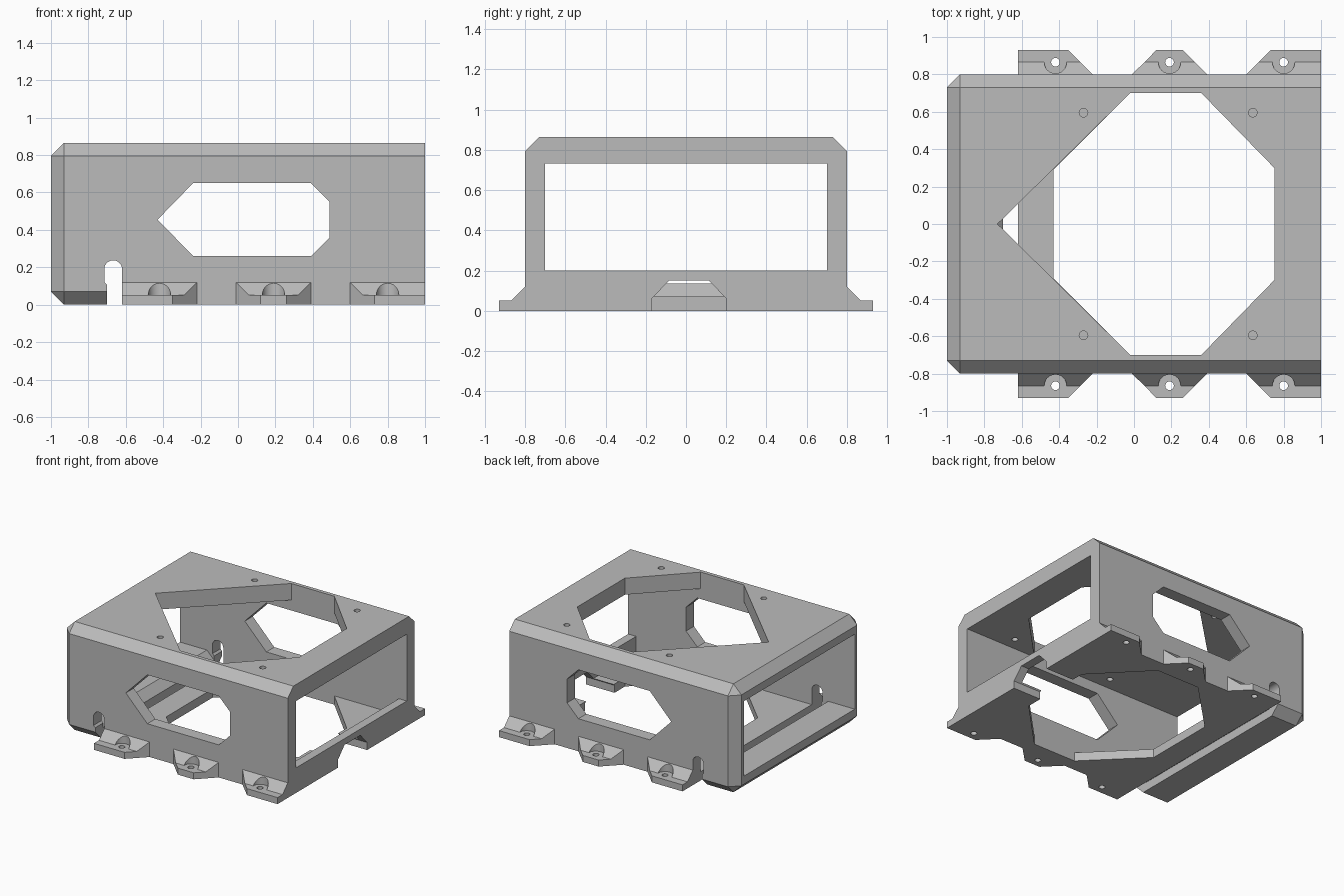
import bpy, bmesh, math
from mathutils import Vector

cube = bpy.data.objects.get("Cube")
if cube:
    bpy.data.objects.remove(cube, do_unlink=True)

grey = bpy.data.materials.new("plain grey")
grey.use_nodes = True
colour = (0.5, 0.5, 0.5, 1)
grey.diffuse_color = colour
grey.node_tree.nodes["Principled BSDF"].inputs["Base Color"].default_value = colour


def finish(name, bm):
    bmesh.ops.recalc_face_normals(bm, faces=bm.faces)
    mesh = bpy.data.meshes.new(name)
    bm.to_mesh(mesh)
    bm.free()
    mesh.materials.append(grey)
    obj = bpy.data.objects.new(name, mesh)
    bpy.context.collection.objects.link(obj)
    return obj


def loft(name, rings):
    """Closed solid skinned through matching rings of points."""
    bm = bmesh.new()
    loops = [[bm.verts.new(p) for p in ring] for ring in rings]
    n = len(loops[0])
    for a, b in zip(loops, loops[1:]):
        for i in range(n):
            j = (i + 1) % n
            bm.faces.new((a[i], a[j], b[j], b[i]))
    bm.faces.new(loops[0])
    bm.faces.new(loops[-1])
    return finish(name, bm)


def prism(name, profile, axis, lo, hi):
    """Extrude a 2D profile along an axis; the profile uses the other two in order."""
    def place(p, d):
        v = list(p)
        v.insert("xyz".index(axis), d)
        return Vector(v)
    return loft(name, [[place(p, d) for p in profile] for d in (lo, hi)])


def box(name, x0, x1, y0, y1, z0, z1):
    return prism(name, [(x0, y0), (x1, y0), (x1, y1), (x0, y1)], "z", z0, z1)


def cylinder(name, x, y, r, z0, z1, n=24):
    ring = [(x + r * math.cos(math.tau * i / n), y + r * math.sin(math.tau * i / n))
            for i in range(n)]
    return prism(name, ring, "z", z0, z1)


def combine(target, tool, operation="DIFFERENCE"):
    tool.hide_render = True
    mod = target.modifiers.new("combine", "BOOLEAN")
    mod.object, mod.operation, mod.solver = tool, operation, "EXACT"
    deps = bpy.context.evaluated_depsgraph_get()
    mesh = bpy.data.meshes.new_from_object(target.evaluated_get(deps))
    target.modifiers.clear()
    target.data = mesh
    bpy.data.objects.remove(tool, do_unlink=True)


# Outer block with bevelled long edges and a bevelled closed end
W, H, C = 0.8, 0.865, 0.07
bm = bmesh.new()
for s in (-1, 1):
    for x in (-1 + C, 1):
        for y, z in ((W, C), (W, H - C), (W - C, H), (W - C, 0)):
            bm.verts.new((x, s * y, z))
    for z in (C, H - C):
        bm.verts.new((-1, s * (W - C), z))
bmesh.ops.convex_hull(bm, input=bm.verts)
bmesh.ops.dissolve_limit(bm, angle_limit=0.01, verts=bm.verts, edges=bm.edges)
housing = finish("housing", bm)

# Square-edged base behind the cross slot
combine(housing, box("base", -0.62, 1, -W, W, 0, 0.1), "UNION")

# Mounting ears: x range, bolt position, and which sides taper
ears = [(-0.62, -0.22, -0.42, 0, 1), (-0.01, 0.39, 0.19, 1, 1), (0.6, 1, 0.8, 1, 0)]
for side in (-1, 1):
    for x0, x1, bolt, t0, t1 in ears:
        rings = []
        for y, h in ((0.75, 0.12), (W, 0.12), (0.867, 0.052), (0.93, 0.052)):
            d = max(0, y - W)
            a, b = x0 + t0 * d, x1 - t1 * d
            rings.append([(a, side * y, 0), (b, side * y, 0),
                          (b, side * y, h), (a, side * y, h)])
        combine(housing, loft("ear", rings), "UNION")

# Hollow inside, leaving a sill at the open end and a ramped sill at the other
inside = [(1.1, 0.2), (0.93, 0.2), (0.93, 0.07), (-0.7, 0.07), (-0.765, 0.135),
          (-1.1, 0.135), (-1.1, 0.733), (1.1, 0.733)]
combine(housing, prism("cavity", inside, "y", -0.7, 0.7))

# Roof and floor openings
half = [(0.75, 0.3), (0.36, 0.7), (-0.02, 0.7)]
mirrored = [(x, -y) for x, y in reversed(half)]
combine(housing, prism("roof_opening", half + [(-0.73, 0)] + mirrored, "z", 0.5, 1))
floor = half + [(-0.43, 0.29), (-0.43, -0.29)] + mirrored
combine(housing, prism("floor_opening", floor, "z", -0.1, 0.3))

# Side windows
window = [(-0.43, 0.455), (-0.24, 0.65), (0.39, 0.65), (0.49, 0.55),
          (0.49, 0.36), (0.39, 0.26), (-0.24, 0.26)]
combine(housing, prism("window", window, "y", -1, 1))

# Cross slot with a rounded top
r, cx = 0.0475, -0.6675
arch = [(cx + r * math.cos(math.pi * i / 12), 0.19 + r * math.sin(math.pi * i / 12))
        for i in range(13)]
slot = [(-0.7, -0.1), (-0.62, -0.1)] + arch + [(cx - r, 0.12), (-0.7, 0.105)]
combine(housing, prism("slot", slot, "y", -1, 1))

# Cable notch under the open end sill
notch = [(-0.17, -0.1), (-0.17, 0.06), (-0.085, 0.15), (0.115, 0.15), (0.2, 0.06), (0.2, -0.1)]
combine(housing, prism("notch", notch, "x", 0.7, 1.1))

# Bolt holes with round recesses, and small roof holes
for side in (-1, 1):
    for ear in ears:
        combine(housing, cylinder("recess", ear[2], side * 0.865, 0.06, 0.052, 0.3))
        combine(housing, cylinder("bolt_hole", ear[2], side * 0.865, 0.023, -0.1, 0.3))
    for x in (-0.27, 0.635):
        combine(housing, cylinder("roof_hole", x, side * 0.595, 0.023, 0.5, 1))

# Smooth only the round holes
bpy.ops.object.select_all(action="DESELECT")
housing.select_set(True)
bpy.context.view_layer.objects.active = housing
bpy.ops.object.shade_smooth_by_angle(angle=math.radians(25))
